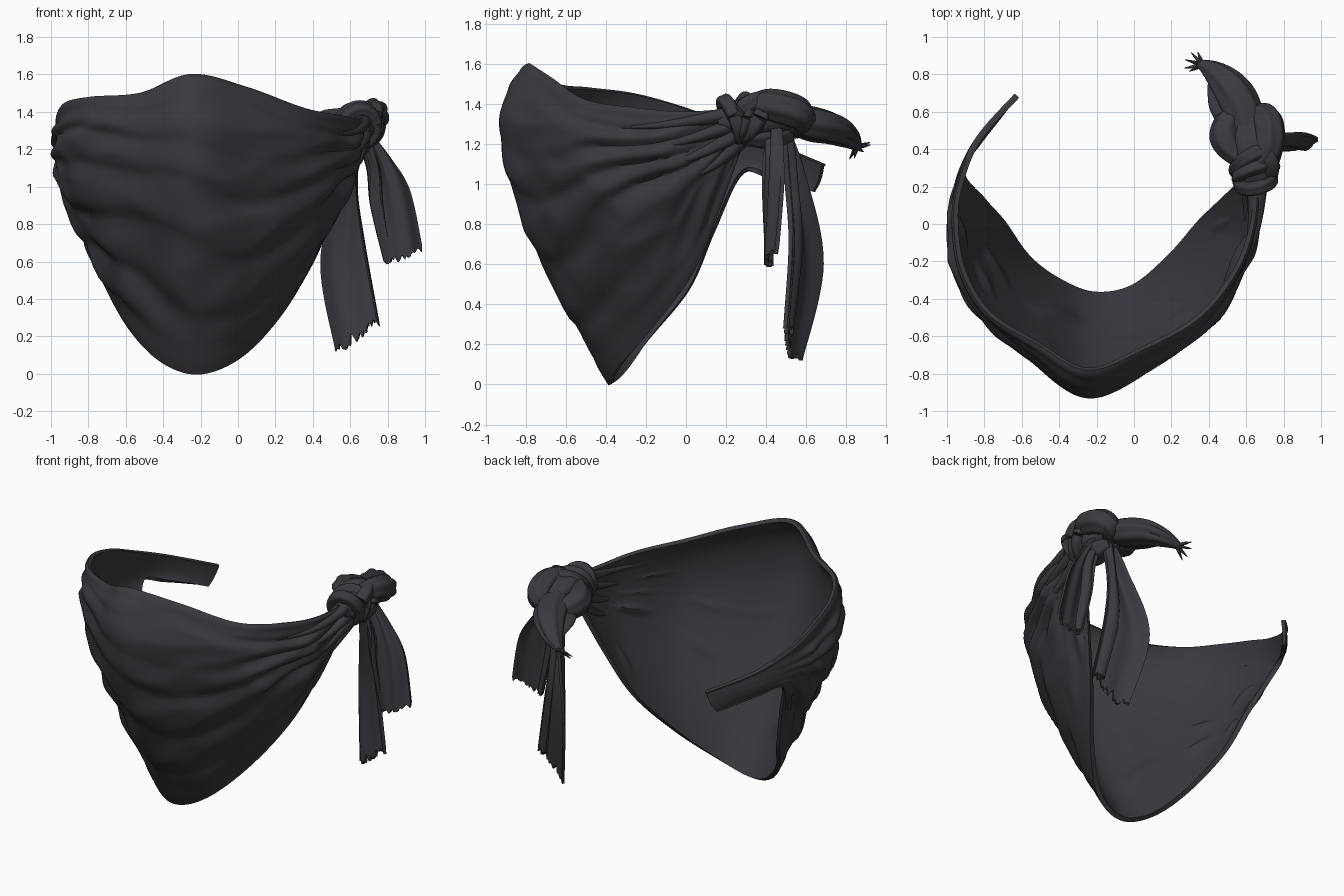
import bpy, bmesh, math, random
from mathutils import Vector, noise

random.seed(4)
if "Cube" in bpy.data.objects:
    bpy.data.objects.remove(bpy.data.objects["Cube"])

cloth = bpy.data.materials.new("charcoal cloth")
cloth.use_nodes = True
COLOUR = (0.041, 0.041, 0.050, 1)
cloth.diffuse_color = COLOUR
cloth.node_tree.nodes["Principled BSDF"].inputs["Base Color"].default_value = COLOUR
cloth.node_tree.nodes["Principled BSDF"].inputs["Roughness"].default_value = 0.9


def vecs(rows):
    return [Vector(r) for r in rows]


def spline(pts, t):
    """Smooth curve through the points, t counts points."""
    last = len(pts) - 1
    i = max(0, min(int(t), last - 1))
    f = t - i
    a, b, c, d = pts[max(i - 1, 0)], pts[i], pts[i + 1], pts[min(i + 2, last)]
    return b + (c - a) * (f / 2) + (a * 2 - b * 5 + c * 4 - d) * (f * f / 2) \
        + (b * 3 - a - c * 3 + d) * (f ** 3 / 2)


def smooth(a, b, x):
    x = max(0, min(1, (x - a) / (b - a)))
    return x * x * (3 - 2 * x)


def loft(name, rings):
    """Skin closed rings of equal even length and cap both ends with quads."""
    bm = bmesh.new()
    grid = [[bm.verts.new(p) for p in ring] for ring in rings]
    n = len(grid[0])
    for r, s in zip(grid, grid[1:]):
        for j in range(n):
            k = (j + 1) % n
            bm.faces.new((r[j], r[k], s[k], s[j]))
    for r in (grid[0], grid[-1]):
        for j in range(n // 2 - 1):
            bm.faces.new((r[j], r[j + 1], r[n - 2 - j], r[n - 1 - j]))
    bmesh.ops.recalc_face_normals(bm, faces=bm.faces)
    mesh = bpy.data.meshes.new(name)
    bm.to_mesh(mesh)
    bm.free()
    mesh.materials.append(cloth)
    obj = bpy.data.objects.new(name, mesh)
    bpy.context.collection.objects.link(obj)
    bpy.ops.object.select_all(action='DESELECT')
    obj.select_set(True)
    bpy.context.view_layer.objects.active = obj
    bpy.ops.object.shade_smooth_by_angle(angle=math.radians(50))


# Mask rails, from the loose strap end round the front to the knot
top = vecs([(-.63, .69, 1.1), (-.84, .45, 1.2), (-.94, .2, 1.3), (-.96, 0, 1.38),
            (-.92, -.25, 1.45), (-.78, -.48, 1.48), (-.52, -.64, 1.5), (-.25, -.78, 1.6),
            (.05, -.67, 1.53), (.35, -.5, 1.42), (.55, -.25, 1.38), (.64, 0, 1.36), (.66, .25, 1.38)])
middle = vecs([(-.65, .68, 1.04), (-.86, .44, 1.12), (-.96, .2, 1.17), (-.98, 0, 1.16),
               (-.95, -.25, 1.17), (-.83, -.48, 1.19), (-.56, -.72, 1.22), (-.25, -.925, 1.28),
               (.08, -.78, 1.2), (.4, -.55, 1.12), (.59, -.22, 1.13), (.66, 0, 1.2), (.67, .25, 1.3)])
bottom = vecs([(-.68, .64, .96), (-.84, .42, 1.03), (-.92, .28, 1.05), (-.81, .14, .76),
               (-.71, .02, .48), (-.57, -.18, .23), (-.4, -.31, .06), (-.21, -.38, 0),
               (0, -.34, .08), (.2, -.17, .28), (.37, .03, .55), (.5, .16, .86), (.62, .28, 1.2)])
NOSE = 7


def base(u, v):
    m = .35
    return spline(top, u) * ((v - m) * (v - 1) / m) \
        + spline(middle, u) * (v * (v - 1) / (m * (m - 1))) \
        + spline(bottom, u) * (v * (v - m) / (1 - m))


def surface(u, v, offset):
    e = .01
    across = base(u + e, v) - base(u - e, v)
    down = base(u, v + e) - base(u, v - e)
    return base(u, v) + down.cross(across).normalized() * offset


def fold(u, v):
    """Uneven swags that gather towards both sides, with a hem along the rims."""
    height = (spline(top, u) - spline(bottom, u)).length
    fade = smooth(.05, .2, v) * (1 - smooth(.88, .97, v))
    away = abs(u - NOSE)
    side = min(1, .25 + .3 * smooth(.4, .7, v) + away / 3)
    side *= min(1, height / .8) * smooth(.12, .4, height)
    w = v * 6 + 1.3 * noise.noise((u * .45, v * 2, 3)) + .12 * away
    puff = math.sin(math.pi * (w % 1) ** 1.4) - .5
    ridge = .45 - 1.8 * abs(noise.noise((u * .75, v * 6 + .4 * away, 11)))
    crumple = noise.noise((u * 1.6, v * 9, 8)) * .012
    hem = .01 * math.exp(-((v - .03) / .03) ** 2) + .008 * smooth(.95, .97, v)
    return fade * side * (.027 * puff + .03 * ridge + crumple) + hem


ROWS, COLS = 60, 144
rings = []
for i in range(COLS + 1):
    u = i * (len(top) - 1) / COLS
    vs = [j / ROWS for j in range(ROWS + 1)]
    outer = [surface(u, v, fold(u, v)) for v in vs]
    inner = [surface(u, v, min(-.022, fold(u, v) - .012)) for v in reversed(vs)]
    rings.append(outer + inner)
loft("face_mask", rings)


def tube(name, path, flat=1, pleats=5, depth=.08, steps=40, sides=28):
    """Pleated roll of cloth; every path point is x, y, z, radius."""
    path = vecs(path)
    span = len(path) - 1
    samples = [spline(path, span * i / steps) for i in range(steps + 1)]
    spots = [s.to_3d() for s in samples]
    shift = random.uniform(0, 6)
    rings, normal = [], None
    for i, s in enumerate(samples):
        t = (spots[min(i + 1, steps)] - spots[max(i - 1, 0)]).normalized()
        normal = t.orthogonal() if normal is None else normal - t * normal.dot(t)
        normal.normalize()
        side = t.cross(normal)
        ring = []
        for k in range(sides):
            a = math.tau * k / sides
            groove = 1 + depth * (2 * abs(math.sin(pleats * a / 2 + shift + i * .02)) - 1)
            p = (normal * math.cos(a) + side * math.sin(a)) * max(s[3], .002) * groove
            p.z *= flat
            ring.append(spots[i] + p)
        rings.append(ring)
    loft(name, rings)


def wrap(name, centre, a, b, radius):
    """Closed band of cloth round the knot."""
    c, a, b = Vector(centre), Vector(a), Vector(b)
    path = []
    for k in range(13):
        g = math.tau * k / 12
        path.append((*(c + a * math.cos(g) + b * math.sin(g)), radius))
    tube(name, path, pleats=4, depth=.12)


# Pleats fanning out of the knot and melting into both sides of the mask
for k, (reach, v0, v1) in enumerate([(9.9, .1, .14), (10.3, .35, .29), (10.6, .6, .45), (10.8, .85, .62)]):
    for label, lift in (("inner", -.03), ("outer", .008)):
        path = []
        for f in (0, .33, .66, 1):
            spot = surface(12 + (reach - 12) * f, v0 + (v1 - v0) * f, lift * (1 - f) - .012 * f)
            path.append((*spot, .04 - .03 * f))
        tube(f"{label}_pleat_{k + 1}", path, pleats=3, depth=.05)

# Knot: core, neck wraps and two loops
tube("knot_core", [(.65, .16, 1.32, .05), (.65, .28, 1.33, .1), (.63, .42, 1.33, .11), (.62, .56, 1.32, .07)])
wrap("neck_wrap_front", (.65, .23, 1.32), (.085, .01, .02), (-.01, -.04, .09), .036)
wrap("neck_wrap_middle", (.65, .28, 1.33), (.095, .03, 0), (0, .02, .095), .034)
wrap("neck_wrap_back", (.65, .33, 1.33), (.1, .04, 0), (0, .05, .09), .04)
wrap("slanted_wrap", (.65, .34, 1.335), (.08, -.06, .04), (.03, .07, .075), .043)
tube("inner_loop", [(.64, .32, 1.38, .04), (.55, .37, 1.36, .06), (.49, .46, 1.33, .08),
                    (.52, .55, 1.3, .07), (.6, .5, 1.28, .05)], pleats=7)
tube("outer_loop", [(.66, .3, 1.39, .04), (.72, .41, 1.395, .075), (.715, .54, 1.36, .08),
                    (.67, .57, 1.32, .065), (.6, .48, 1.29, .05)], pleats=7)
tube("knot_underside", [(.66, .28, 1.24, .04), (.66, .4, 1.24, .06), (.62, .52, 1.26, .05)])

# Twisted end pointing backwards with a frayed tip
tube("back_tail", [(.62, .48, 1.34, .08), (.57, .63, 1.3, .1), (.51, .73, 1.275, .09),
                   (.43, .81, 1.23, .06), (.35, .86, 1.18, .02)], flat=.8, pleats=7, depth=.1)
tube("back_tail_flap", [(.53, .5, 1.29, .05), (.46, .62, 1.27, .05), (.43, .7, 1.25, .035),
                        (.41, .8, 1.21, .012)], flat=.6, pleats=3)
for k in range(7):
    a = math.tau * k / 7
    start = Vector((.37, .85, 1.185))
    way = Vector((-.06, .02, -.02)) + Vector((.03, .05, .03)) * math.cos(a) + Vector((-.03, .02, .03)) * math.sin(a)
    tube(f"fray_{k + 1}", [(*start, .012), (*(start + way * .5), .009), (*(start + way), .002)],
         steps=6, sides=8)


def ribbon(name, lefts, rights, bulge, creases, fray):
    """Hanging strip of cloth with long creases and a ragged end."""
    lefts, rights = vecs(lefts), vecs(rights)
    rows, cols, span = 36, 22, len(lefts) - 1
    ragged = [random.uniform(-.2, 1) * fray for _ in range(cols + 1)]
    rings = []
    for i in range(rows + 1):
        t = span * i / rows
        a, b = spline(lefts, t), spline(rights, t)
        along = (spline(lefts, t + .01) + spline(rights, t + .01) - a - b).normalized()
        n = (b - a).cross(along).normalized()
        crease = .016 * (1 - .6 * i / rows)
        front, back = [], []
        for j in range(cols + 1):
            c = j / cols
            wave = bulge * math.sin(math.pi * c) + crease * math.sin(creases * math.pi * c + t * .8)
            p = a.lerp(b, c) + n * wave
            if i == rows:
                p += along * ragged[j]
            front.append(p + n * .01)
            back.append(p - n * .01)
        rings.append(front + back[::-1])
    loft(name, rings)


# Two hanging ends below the knot, each with one edge folded over
ribbon("short_tail", [(.63, .43, 1.28), (.69, .43, 1.1), (.71, .42, .9), (.78, .42, .6)],
       [(.7, .47, 1.3), (.82, .47, 1.15), (.92, .47, .98), (.985, .45, .68)], -.035, 4, .035)
ribbon("short_tail_fold", [(.64, .41, 1.28), (.69, .42, 1.1), (.71, .42, .9), (.78, .42, .62)],
       [(.69, .42, 1.28), (.76, .4, 1.1), (.78, .4, .9), (.82, .41, .62)], .015, 1, .03)
ribbon("long_tail", [(.59, .5, 1.28), (.54, .58, 1.05), (.44, .67, .6), (.52, .57, .13)],
       [(.66, .49, 1.28), (.64, .52, 1.0), (.68, .54, .7), (.75, .51, .3)], -.03, 3, .05)
ribbon("long_tail_fold", [(.6, .5, 1.28), (.59, .53, 1.02), (.6, .56, .68), (.68, .52, .27)],
       [(.66, .48, 1.28), (.64, .51, 1.0), (.68, .53, .7), (.75, .5, .3)], .02, 1, .03)
